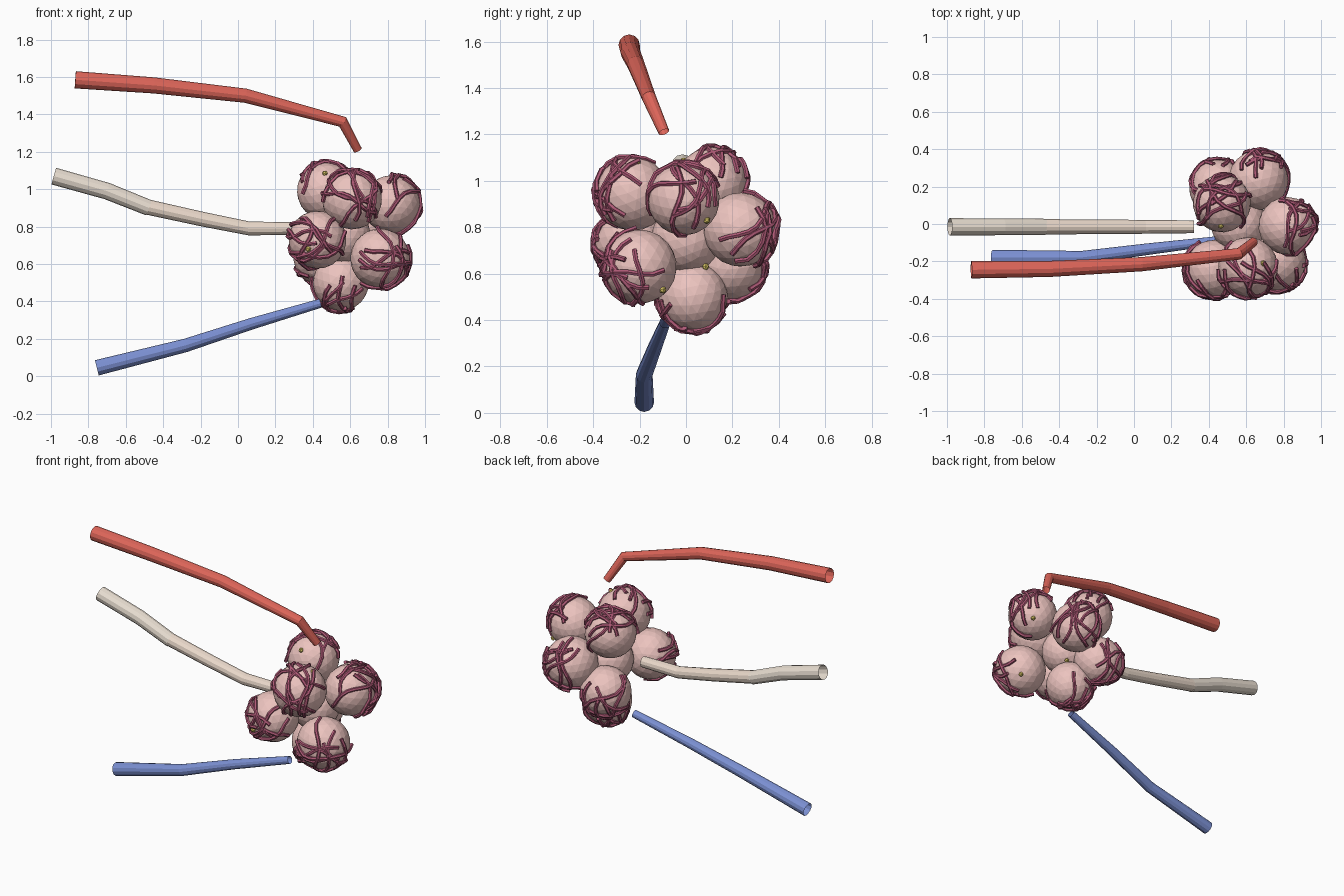
import bpy, bmesh, math, random
from mathutils import Vector

if "Cube" in bpy.data.objects:
    bpy.data.objects.remove(bpy.data.objects["Cube"])

random.seed(7)


def mat(name, rgb):
    m = bpy.data.materials.new(name)
    m.diffuse_color = (*rgb, 1)
    m.use_nodes = True
    m.node_tree.nodes["Principled BSDF"].inputs["Base Color"].default_value = m.diffuse_color
    return m


PINK = mat("sac_pink", (0.84, 0.55, 0.52))
WINE = mat("capillary_wine", (0.42, 0.10, 0.18))
RED = mat("artery_red", (0.72, 0.13, 0.10))
BLUE = mat("vein_blue", (0.20, 0.28, 0.65))
CREAM = mat("airway_cream", (0.80, 0.72, 0.63))
TAN = mat("duct_tan", (0.82, 0.69, 0.59))
YELLOW = mat("cell_yellow", (0.80, 0.65, 0.15))


def tubes(name, paths, material, res=4, caps=False):
    """Faceted tubes through paths of (x, y, z, radius)."""
    cu = bpy.data.curves.new(name, 'CURVE')
    cu.dimensions = '3D'
    cu.bevel_depth = 1.0
    cu.bevel_resolution = res
    cu.use_fill_caps = caps
    for path in paths:
        s = cu.splines.new('POLY')
        s.points.add(len(path) - 1)
        s.use_smooth = False
        for p, (x, y, z, r) in zip(s.points, path):
            p.co = (x, y, z, 1)
            p.radius = r
    tmp = bpy.data.objects.new(name + "_curve", cu)
    bpy.context.collection.objects.link(tmp)
    dg = bpy.context.evaluated_depsgraph_get()
    me = bpy.data.meshes.new_from_object(tmp.evaluated_get(dg))
    bpy.data.objects.remove(tmp)
    me.materials.clear()
    me.materials.append(material)
    ob = bpy.data.objects.new(name, me)
    bpy.context.collection.objects.link(ob)
    return ob


def ball(name, c, r, material, sub=3):
    bm = bmesh.new()
    bmesh.ops.create_icosphere(bm, subdivisions=sub, radius=r)
    me = bpy.data.meshes.new(name)
    bm.to_mesh(me)
    bm.free()
    me.materials.append(material)
    ob = bpy.data.objects.new(name, me)
    ob.location = c
    ob.rotation_euler = [random.uniform(0, 3) for _ in range(3)]
    bpy.context.collection.objects.link(ob)


def rand_dir():
    return Vector([random.gauss(0, 1) for _ in range(3)]).normalized()


# Cluster of air sacs around a core: x, y, z, radius
core = Vector((0.56, 0.0, 0.75))
sacs = [(0.47, 0.11, 0.99, 0.155), (0.61, -0.23, 0.945, 0.16),
        (0.82, -0.01, 0.92, 0.155), (0.425, -0.24, 0.73, 0.155),
        (0.76, -0.20, 0.63, 0.16), (0.55, 0.03, 0.50, 0.15),
        (0.665, 0.235, 0.79, 0.16), (0.45, 0.19, 0.64, 0.155)]
ball("sac_core", core, 0.15, PINK)
for i, (x, y, z, r) in enumerate(sacs):
    c = Vector((x, y, z))
    ball(f"air_sac_{i}", c, r, PINK)
    # Capillaries: wobbling arcs hugging the outward side of the sac
    out = (c - core).normalized()
    paths = []
    for k in range(8):
        u = (out + 0.75 * rand_dir()).normalized()
        v = u.cross(rand_dir()).normalized()
        half, ph = random.uniform(0.9, 1.5), random.uniform(0, 6.28)
        w, path = u.cross(v), []
        for j in range(10):
            t = half * (j / 4.5 - 1)
            d = (u * math.cos(t) + v * math.sin(t)
                 + w * 0.15 * math.sin(3 * t + ph)).normalized()
            path.append((*(c + d * (r + random.uniform(0.0, 0.011))), 0.0115))
        paths.append(path)
    tubes(f"capillaries_{i}", paths, WINE, res=1, caps=True)

# Small yellow cells on the sac surfaces
for i, p in enumerate([(0.465, -0.01, 1.085), (0.69, -0.21, 1.08),
                       (0.375, -0.38, 0.68), (0.62, 0.085, 0.63),
                       (0.90, 0.09, 0.83), (0.84, -0.10, 0.53)]):
    ball(f"yellow_cell_{i}", p, 0.016, YELLOW, 1)

# Airway and its duct into the cluster
tubes("airway", [[(-0.985, -0.015, 1.07, 0.046), (-0.70, -0.015, 0.99, 0.045),
                  (-0.475, -0.015, 0.90, 0.043)]], CREAM)
tubes("air_duct", [[(-0.485, -0.015, 0.905, 0.041), (-0.19, -0.015, 0.84, 0.039),
                    (0.06, -0.015, 0.79, 0.037), (0.32, -0.015, 0.79, 0.034)]], TAN)

# Blood vessels above and below
tubes("artery", [[(-0.87, -0.245, 1.585, 0.046), (-0.45, -0.24, 1.555, 0.043),
                  (0.04, -0.215, 1.50, 0.038), (0.56, -0.16, 1.36, 0.031),
                  (0.64, -0.095, 1.21, 0.024)]], RED)
tubes("vein", [[(-0.755, -0.18, 0.045, 0.042), (-0.28, -0.18, 0.165, 0.036),
                (0.07, -0.135, 0.28, 0.031), (0.44, -0.09, 0.39, 0.024)]], BLUE)
